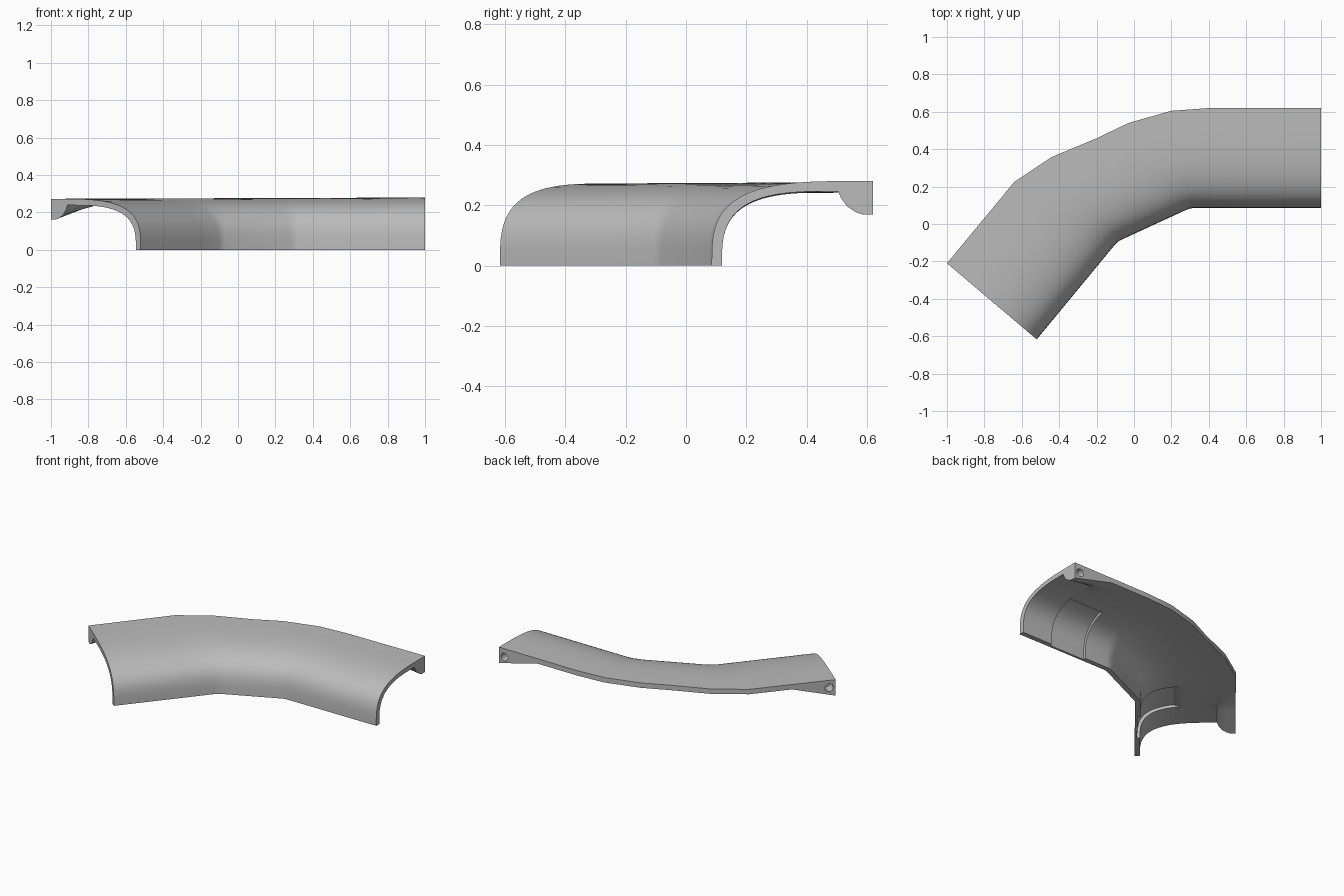
import bpy, bmesh, math
from mathutils import Vector

cube = bpy.data.objects.get("Cube")
if cube:
    bpy.data.objects.remove(cube)

WALL = 0.034
THIN = 0.016
LUG = 0.115
STEPS = 20


def material(name, rgb):
    m = bpy.data.materials.new(name)
    m.use_nodes = True
    m.diffuse_color = (*rgb, 1)
    m.node_tree.nodes["Principled BSDF"].inputs["Base Color"].default_value = (*rgb, 1)
    return m


def curve(start, end, height, power):
    """Rounded wall-to-top curve as (distance, height) points."""
    pts = []
    for i in range(STEPS + 1):
        a = math.pi / 2 * i / STEPS
        d = start + (end - start) * (1 - max(math.cos(a), 0) ** (2 / power))
        pts.append((d, height * math.sin(a) ** (2 / power)))
    return pts


def section(width, top, drop, recessed):
    """Closed cross-section: outside skin, rear lug, inside skin."""
    under = top - WALL
    outside = curve(0, width * 0.93, top, 3.3) + [(width, top)]
    lug = [(width - LUG * k, under - drop * f) for k, f in
           ((0, 1), (0.3, 1), (0.5, 0.9), (0.75, 0.65), (0.92, 0.3))]
    inside = curve(WALL, width - LUG, under, 3.2)
    if recessed:
        deep = curve(THIN, width - LUG, top - THIN, 3.2)
        inside = [q if q[0] < width * 0.4 else p for p, q in zip(inside, deep)]
    return outside + lug + inside[::-1]


# Plan of the sweep: (front edge, rear edge) pairs
right_end = (Vector((1, 0.085)), Vector((1, 0.62)))
left_end = (Vector((-0.52, -0.617)), Vector((-1, -0.21)))
bend = [((0.315, 0.085), (0.4, 0.62)), ((0.3, 0.083), (0.2, 0.605)),
        ((0.28, 0.076), (-0.03, 0.54)), ((-0.065, -0.083), (-0.2, 0.458)),
        ((-0.085, -0.094), (-0.44, 0.358)), ((-0.1, -0.108), (-0.64, 0.225))]
bend = [(Vector(a), Vector(b)) for a, b in bend]


def leg(end, corner):
    """Stations of a straight leg, with a wedge lug and a shallow inside recess."""
    out = []
    for f, rec in ((0, 0), (0.34, 0), (0.342, 1), (0.5, 1), (0.74, 1), (0.742, 0)):
        out.append((end[0].lerp(corner[0], f), end[1].lerp(corner[1], f),
                    0.077 * max(0, 1 - f / 0.5), rec))
    return out


stations = leg(right_end, bend[0]) + [(a, b, 0, 0) for a, b in bend]
stations += leg(left_end, bend[-1])[::-1]

# Loft the cover through all stations
bm = bmesh.new()
rings = []
for a, b, drop, rec in stations:
    width = (b - a).length
    across = (b - a) / width
    top = 0.274 + 0.004 * (a.x + 0.24) / 0.76
    ring = []
    for d, z in section(width, top, drop, rec):
        p = a + across * d
        ring.append(bm.verts.new((p.x, p.y, z)))
    rings.append(ring)
n = len(rings[0])
for r, s in zip(rings, rings[1:]):
    for i in range(n):
        j = (i + 1) % n
        bm.faces.new((r[i], r[j], s[j], s[i]))
bm.faces.new(rings[0])
bm.faces.new(rings[-1])
bmesh.ops.recalc_face_normals(bm, faces=bm.faces)
mesh = bpy.data.meshes.new("curved_cover")
bm.to_mesh(mesh)
bm.free()
cover = bpy.data.objects.new("curved_cover", mesh)
bpy.context.collection.objects.link(cover)
mesh.materials.append(material("mid grey", (0.5, 0.5, 0.5)))

# Blind screw holes in the rear face of each lug
for end, corner in ((right_end, bend[0]), (left_end, bend[-1])):
    along = (corner[1] - end[1]).normalized()
    inward = Vector((-along.y, along.x))
    if inward.dot(end[0] - end[1]) < 0:
        inward = -inward
    spot = end[1] + along * 0.042
    bpy.ops.mesh.primitive_cylinder_add(vertices=24, radius=0.027, depth=0.14,
                                        location=(spot.x, spot.y, 0.222))
    cutter = bpy.context.object
    cutter.name = "hole_cutter"
    cutter.hide_render = True
    cutter.rotation_euler = Vector((*inward, 0)).to_track_quat("Z", "Y").to_euler()
    bpy.context.view_layer.objects.active = cover
    mod = cover.modifiers.new("hole", "BOOLEAN")
    mod.operation = "DIFFERENCE"
    mod.solver = "EXACT"
    mod.object = cutter
    bpy.ops.object.modifier_apply(modifier=mod.name)
    bpy.data.objects.remove(cutter)

bpy.ops.object.select_all(action="DESELECT")
cover.select_set(True)
bpy.context.view_layer.objects.active = cover
bpy.ops.object.shade_smooth_by_angle(angle=math.radians(22))
